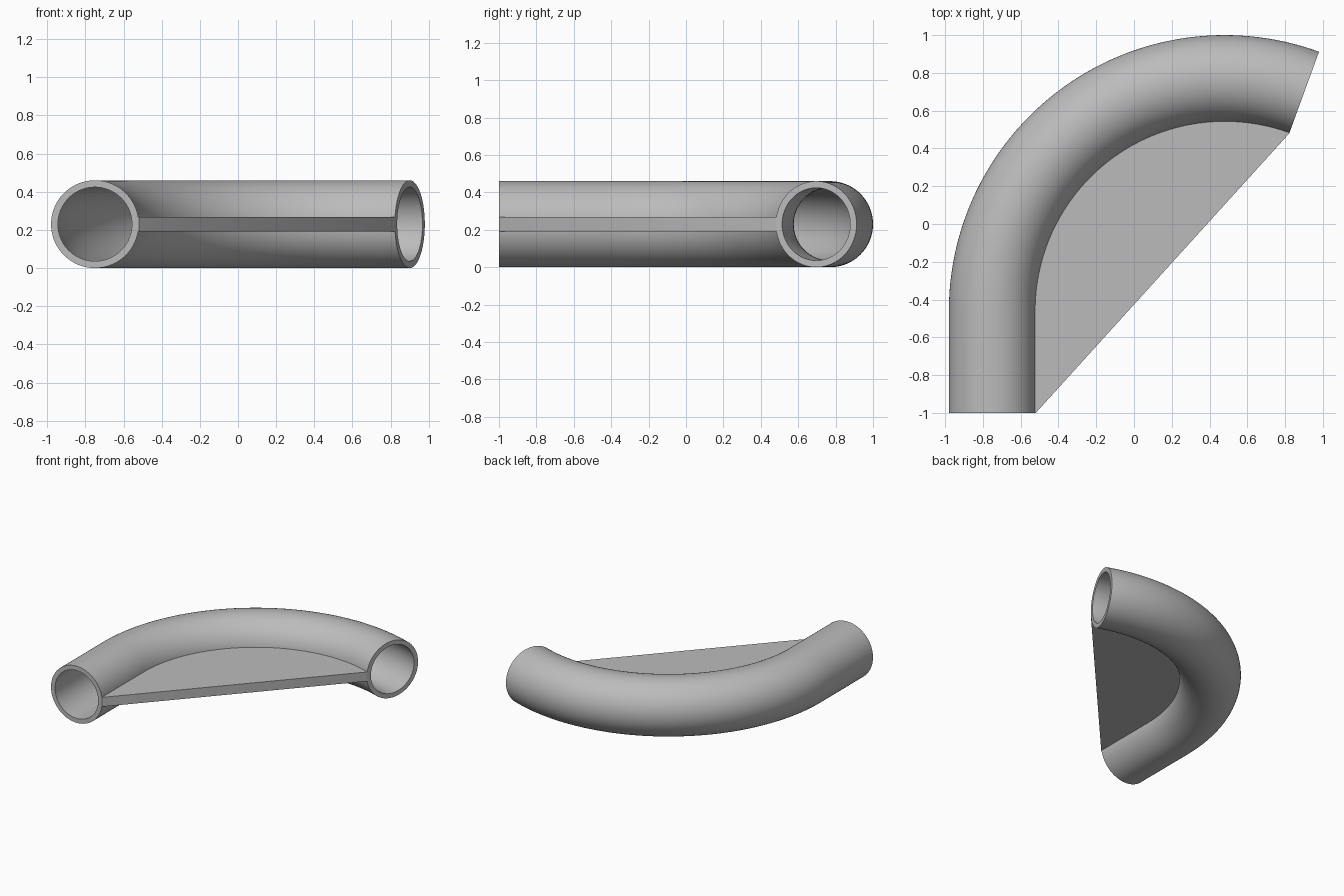
import bpy, bmesh, math
from mathutils import Vector

if "Cube" in bpy.data.objects:
    bpy.data.objects.remove(bpy.data.objects["Cube"])

# Main dimensions
R_OUT, R_IN = 0.23, 0.194            # pipe outer and bore radius
BEND_R = 1.23                        # bend radius of the centreline
CX, CY, CZ = 0.48, -0.46, 0.23       # bend centre
SWEEP = math.radians(110)
SIDES, STEPS = 96, 72
PLATE_T = 0.076

grey = bpy.data.materials.new("plain grey")
grey.diffuse_color = (0.5, 0.5, 0.5, 1)
grey.use_nodes = True
grey.node_tree.nodes["Principled BSDF"].inputs["Base Color"].default_value = grey.diffuse_color


def add_object(name, bm):
    bmesh.ops.recalc_face_normals(bm, faces=bm.faces)
    mesh = bpy.data.meshes.new(name)
    bm.to_mesh(mesh)
    bm.free()
    mesh.materials.append(grey)
    ob = bpy.data.objects.new(name, mesh)
    bpy.context.collection.objects.link(ob)
    bpy.ops.object.select_all(action='DESELECT')
    bpy.context.view_layer.objects.active = ob
    ob.select_set(True)
    bpy.ops.object.shade_smooth_by_angle(angle=math.radians(30))
    return ob


def outward(i):
    """Unit direction from the bend centre at step i of the bend."""
    a = math.pi - SWEEP * i / STEPS
    return Vector((math.cos(a), math.sin(a), 0))


# Stations along the pipe: the straight start, then the bend
centre = Vector((CX, CY, CZ))
stations = [(Vector((CX, -1, CZ)), outward(0))]
stations += [(centre, outward(i)) for i in range(STEPS + 1)]

# Hollow pipe: outer and inner skins joined by flat end rims
bm = bmesh.new()
skins = []
for radius in (R_OUT, R_IN):
    rings = []
    for origin, out in stations:
        ring = []
        for k in range(SIDES):
            t = 2 * math.pi * k / SIDES
            p = origin + out * (BEND_R + radius * math.cos(t))
            p.z += radius * math.sin(t)
            ring.append(bm.verts.new(p))
        rings.append(ring)
    skins.append(rings)


def bridge(a, b):
    for k in range(SIDES):
        j = (k + 1) % SIDES
        bm.faces.new((a[k], a[j], b[j], b[k]))


for rings in skins:
    for a, b in zip(rings, rings[1:]):
        bridge(a, b)
for end in (0, -1):
    bridge(skins[0][end], skins[1][end])
add_object("bent_pipe", bm)

# Flat web plate filling the inside of the bend, its rim set into the pipe wall
inner = BEND_R - R_OUT
outline = [origin + out * (inner + 0.012) for origin, out in stations]
outline.append(centre + outward(STEPS) * inner)
outline.append(Vector((CX - inner, -1, CZ)))
bm = bmesh.new()
verts = [bm.verts.new((p.x, p.y, CZ - PLATE_T / 2)) for p in outline]
face = bm.faces.new(verts)
top = bmesh.ops.extrude_face_region(bm, geom=[face])["geom"]
bmesh.ops.translate(bm, vec=(0, 0, PLATE_T),
                    verts=[g for g in top if isinstance(g, bmesh.types.BMVert)])
add_object("web_plate", bm)
